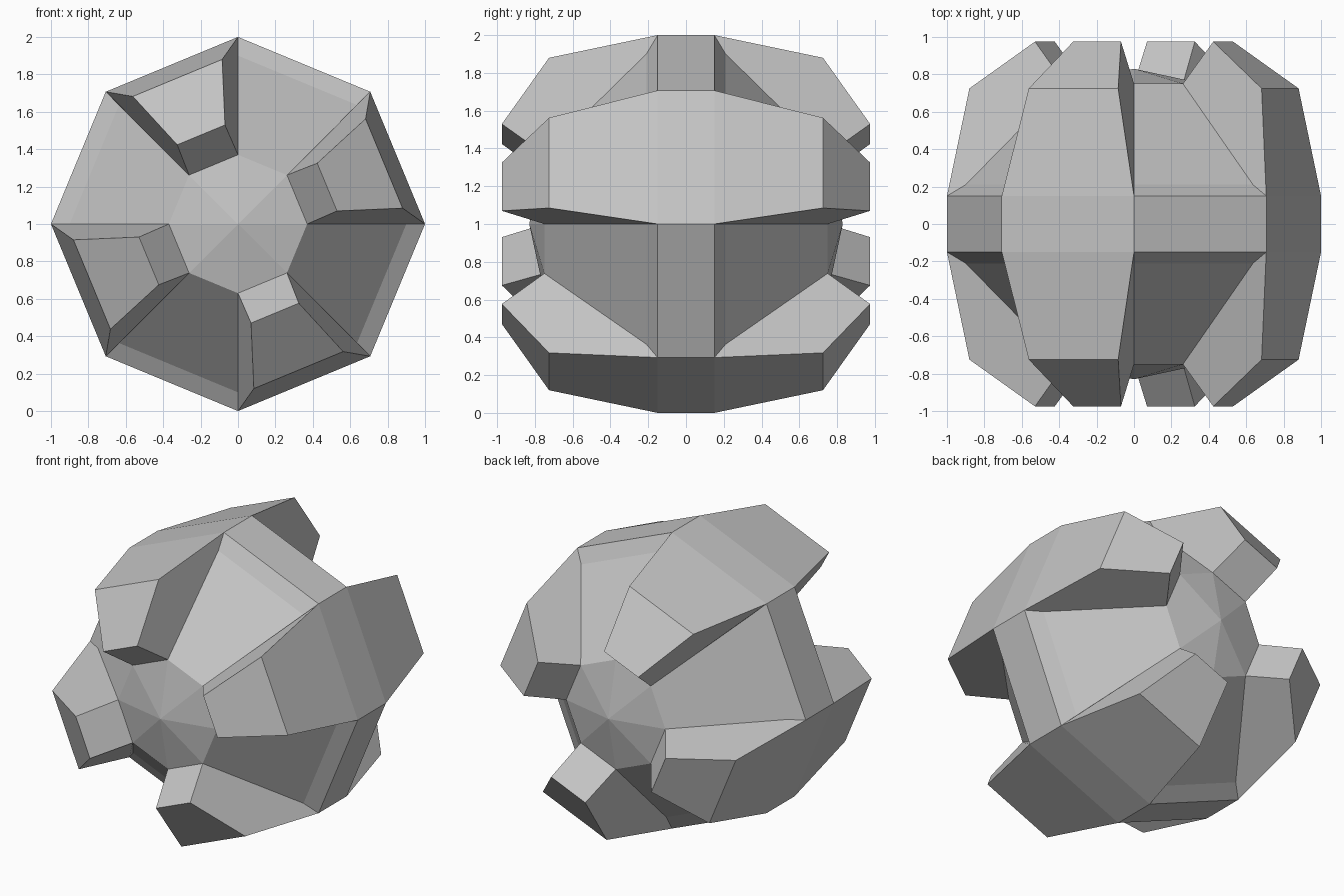
import bpy
import bmesh
from math import cos, sin, radians

if "Cube" in bpy.data.objects:
    bpy.data.objects.remove(bpy.data.objects["Cube"], do_unlink=True)

# Single stone grey for the whole model
grey = bpy.data.materials.new("stone_grey")
grey.use_nodes = True
colour = (0.55, 0.55, 0.55, 1)
grey.diffuse_color = colour
grey.node_tree.nodes["Principled BSDF"].inputs["Base Color"].default_value = colour

SIDES = 8
STEP = 360 / SIDES
CENTRE_Z = 1.0


def polar(radius, angle, y):
    """Point around the front-to-back axis."""
    a = radians(angle)
    return (radius * cos(a), y, CENTRE_Z + radius * sin(a))


def finish(name, bm):
    bmesh.ops.recalc_face_normals(bm, faces=bm.faces)
    mesh = bpy.data.meshes.new(name)
    bm.to_mesh(mesh)
    bm.free()
    mesh.materials.append(grey)
    obj = bpy.data.objects.new(name, mesh)
    bpy.context.collection.objects.link(obj)
    return obj


# Core: eight-sided hub with a flat rim, narrow shoulder and pointed ends
half = [(0.37, 0.75), (0.9, 0.21), (1.0, 0.15)]
profile = [(r, -y) for r, y in half] + half[::-1]
bm = bmesh.new()
rings = [[bm.verts.new(polar(r, k * STEP, y)) for k in range(SIDES)]
         for r, y in profile]
tips = [bm.verts.new(polar(0, 0, y)) for y in (-0.83, 0.83)]
for k in range(SIDES):
    n = (k + 1) % SIDES
    for a, b in zip(rings, rings[1:]):
        bm.faces.new((a[k], a[n], b[n], b[k]))
    for tip, ring in zip(tips, (rings[0], rings[-1])):
        bm.faces.new((tip, ring[k], ring[n]))
finish("core", bm)

# Raised blocks: on every second sector, (radius, depth, inset angle)
section = [(1.0, 0.15, 0), (0.884, 0.725, 5.5), (0.534, 0.975, 7.5),
           (0.37, 0.75, 0), (0.9, 0.21, 0)]
names = ["left_block", "top_block", "right_block", "bottom_block"]
for i, name in enumerate(names):
    start = i * 2 * STEP
    bm = bmesh.new()
    first = [bm.verts.new(polar(r, start + inset, -y)) for r, y, inset in section]
    last = [bm.verts.new(polar(r, start + STEP - inset, -y)) for r, y, inset in section]
    # Outer, sloped and inner faces; the open underside sits on the core
    for j in range(3):
        bm.faces.new((first[j], first[j + 1], last[j + 1], last[j]))
    bm.faces.new(first)
    bm.faces.new(last[::-1])
    block = finish(name, bm)
    mirror = block.modifiers.new("front_to_back", "MIRROR")
    mirror.use_axis = (False, True, False)
    mirror.use_mirror_merge = False
